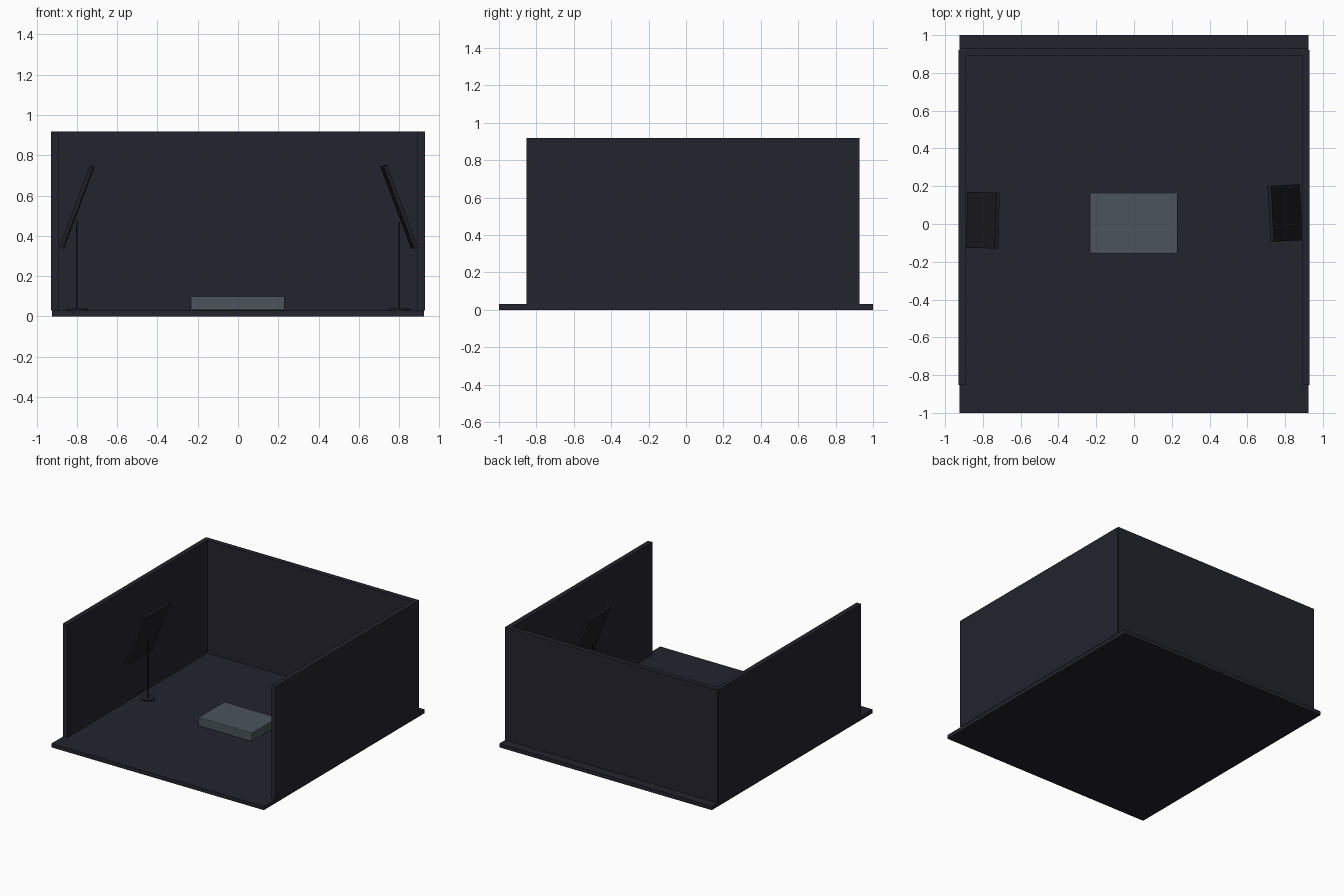
import bpy, math

if "Cube" in bpy.data.objects:
    bpy.data.objects.remove(bpy.data.objects["Cube"])


def make_material(name, rgb):
    m = bpy.data.materials.new(name)
    m.diffuse_color = (*rgb, 1)
    m.use_nodes = True
    m.node_tree.nodes["Principled BSDF"].inputs["Base Color"].default_value = m.diffuse_color
    return m


CHARCOAL = make_material("charcoal", (0.017, 0.017, 0.027))
BLACK = make_material("soft black", (0.013, 0.013, 0.019))
GREY = make_material("slate grey", (0.069, 0.090, 0.104))


def box(name, lo, hi, mat, rot=(0, 0, 0), bevel=0):
    """Box between two corners, turned about its own centre."""
    centre = [(a + b) / 2 for a, b in zip(lo, hi)]
    bpy.ops.mesh.primitive_cube_add(size=1, location=centre, rotation=rot)
    ob = bpy.context.object
    ob.name = name
    ob.scale = [b - a for a, b in zip(lo, hi)]
    bpy.ops.object.transform_apply(location=False, rotation=False, scale=True)
    ob.data.materials.append(mat)
    if bevel:
        mod = ob.modifiers.new("soft_edges", 'BEVEL')
        mod.width = bevel
        mod.segments = 2
    return ob


def cylinder(name, x, y, z0, z1, r, mat, sides):
    bpy.ops.mesh.primitive_cylinder_add(
        vertices=sides, radius=r, depth=z1 - z0, location=(x, y, (z0 + z1) / 2))
    ob = bpy.context.object
    ob.name = name
    ob.data.materials.append(mat)
    bpy.ops.object.shade_smooth_by_angle()


# Room: floor slab and three walls, open at the front
box("floor", (-0.925, -1, 0), (0.925, 1, 0.03), CHARCOAL)
box("back_wall", (-0.925, 0.89, 0.03), (0.925, 0.928, 0.918), CHARCOAL)
for side, s in (("left", -1), ("right", 1)):
    xs = sorted((s * 0.89, s * 0.928))
    box(side + "_wall", (xs[0], -0.852, 0.03), (xs[1], 0.92, 0.918), CHARCOAL)

# Low plinth in the middle
box("plinth", (-0.235, -0.157, 0.03), (0.232, 0.165, 0.1), GREY, bevel=0.006)

# Tilted light panels, each with a thin pole on a round foot
for side, s, y, yaw in (("left", -1, 0.02, -1), ("right", 1, 0.058, 3)):
    x = s * 0.8
    box(side + "_light_panel", (x - 0.01, y - 0.148, 0.326),
        (x + 0.01, y + 0.148, 0.761), BLACK,
        rot=(0, math.radians(-s * 20.5), math.radians(yaw)))
    cylinder(side + "_stand_pole", x, 0.02, 0.03, 0.47, 0.004, BLACK, 12)
    cylinder(side + "_stand_foot", x, 0.02, 0.03, 0.038, 0.053, BLACK, 24)
